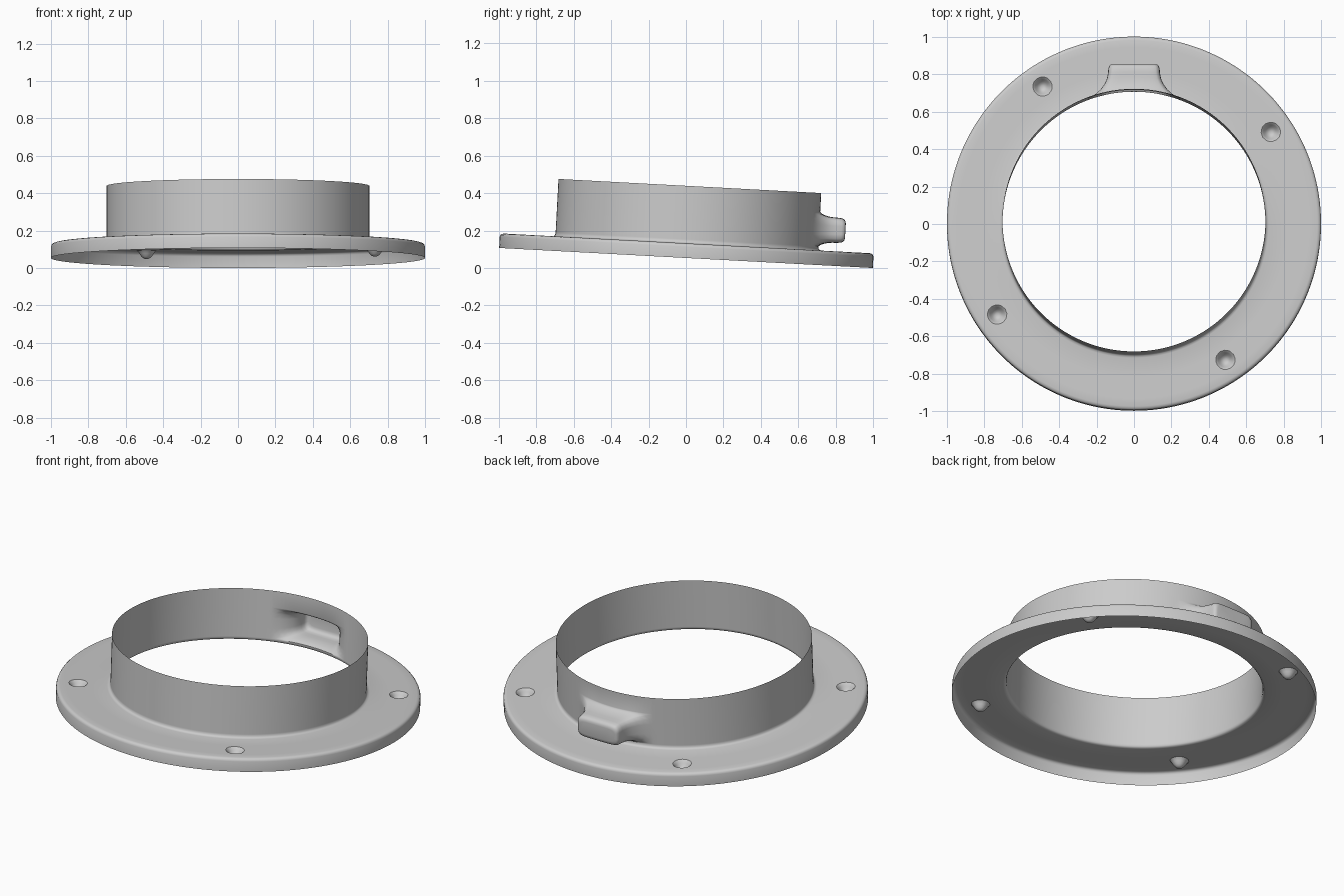
import bpy, bmesh, math
from mathutils import Vector

cube = bpy.data.objects.get("Cube")
if cube:
    bpy.data.objects.remove(cube)

SEGS = 192
R = 0.703          # collar radius
TILT = math.radians(-3.07)

# Sheet profile (radius, height): skirt, rounded rim, flange, fillet, collar
profile = [(1, 0), (1, 0.06), (0.997, 0.069), (0.991, 0.075), (0.98, 0.078)]
profile += [(0.94 - 0.03 * k, 0.078) for k in range(5)]
profile += [(R + 0.018, 0.078), (R + 0.007, 0.081), (R + 0.002, 0.087), (R, 0.096)]
profile += [(R, 0.1 + 0.031 * k) for k in range(7)] + [(R, 0.385)]

FLANGE_ROW = 5     # first profile row of the dimple patches
COLLAR_ROW = 14    # first profile row of the tab patch

bm = bmesh.new()


def ring_angle(i):
    return 2 * math.pi * i / SEGS


def perimeter(centre, half, row, rows):
    """Walk round a grid patch: (segment, row, u, v) with u, v in -1..1."""
    cells = [(i, 0) for i in range(-half, half)]
    cells += [(half, j) for j in range(rows)]
    cells += [(i, rows) for i in range(half, -half, -1)]
    cells += [(-half, j) for j in range(rows, 0, -1)]
    return [((centre + i) % SEGS, row + j, i / half, 2 * j / rows - 1)
            for i, j in cells]


def loft_patch(border, rings, power, place):
    """Fill an open patch with shrinking superellipse rings and a cap."""
    outer = [grid[i][j] for i, j, u, v in border]
    for ring in rings:
        inner = []
        for i, j, u, v in border:
            s = (abs(u) ** power + abs(v) ** power) ** (-1 / power)
            inner.append(bm.verts.new(place(u * s, v * s, *ring)))
        for k in range(len(outer)):
            n = (k + 1) % len(outer)
            bm.faces.new((outer[k], outer[n], inner[n], inner[k]))
        outer = inner
    bm.faces.new(outer)


# Revolved sheet with openings left for the dimples and the tab
grid = [[bm.verts.new((r * math.cos(ring_angle(i)), r * math.sin(ring_angle(i)), z))
         for r, z in profile] for i in range(SEGS)]
dimples = [18 + 48 * k for k in range(4)]
patches = [(c, 2, FLANGE_ROW, 4) for c in dimples] + [(48, 11, COLLAR_ROW, 6)]
openings = {(c + i, row + j) for c, half, row, rows in patches
            for i in range(-half, half) for j in range(rows)}
for i in range(SEGS):
    for j in range(len(profile) - 1):
        if (i, j) not in openings:
            a, b = grid[i], grid[(i + 1) % SEGS]
            bm.faces.new((a[j], b[j], b[j + 1], a[j + 1]))

# Pressed screw dimples: (radius, depth)
dimple_rings = [(0.052, 0), (0.046, 0.005), (0.038, 0.017), (0.028, 0.031),
                (0.018, 0.04), (0.008, 0.044)]
for c in dimples:
    t = ring_angle(c)
    out = Vector((math.cos(t), math.sin(t), 0))
    side = Vector((-out.y, out.x, 0))

    def place_dimple(u, v, radius, depth):
        return out * (0.88 - v * radius) + side * u * radius + Vector((0, 0, 0.078 - depth))

    loft_patch(perimeter(c, 2, FLANGE_ROW, 4), dimple_rings, 2, place_dimple)


# Hollow tab bulging from the back: (half width, half height, outward blend)
def place_tab(u, v, half_width, half_height, blend):
    x = -u * half_width
    on_collar = math.sqrt(R * R - x * x)
    return (x, on_collar + (0.843 - on_collar) * blend, 0.191 + v * half_height)


tab_rings = [(0.235, 0.09, 0.015), (0.205, 0.084, 0.07), (0.178, 0.077, 0.18),
             (0.157, 0.071, 0.34), (0.145, 0.068, 0.5), (0.139, 0.067, 0.7),
             (0.137, 0.065, 0.86), (0.133, 0.059, 0.94), (0.126, 0.05, 0.985),
             (0.115, 0.038, 1)]
loft_patch(perimeter(48, 11, COLLAR_ROW, 6), tab_rings, 6, place_tab)

mesh = bpy.data.meshes.new("flanged_collar")
bm.to_mesh(mesh)
bm.free()
collar = bpy.data.objects.new("flanged_collar", mesh)
bpy.context.collection.objects.link(collar)

# Lean the whole ring toward the back, resting on its lowest edge
collar.rotation_euler.x = TILT
collar.location.z = math.sin(-TILT)

bpy.context.view_layer.objects.active = collar
collar.select_set(True)
bpy.ops.object.shade_smooth_by_angle(angle=math.radians(40))
